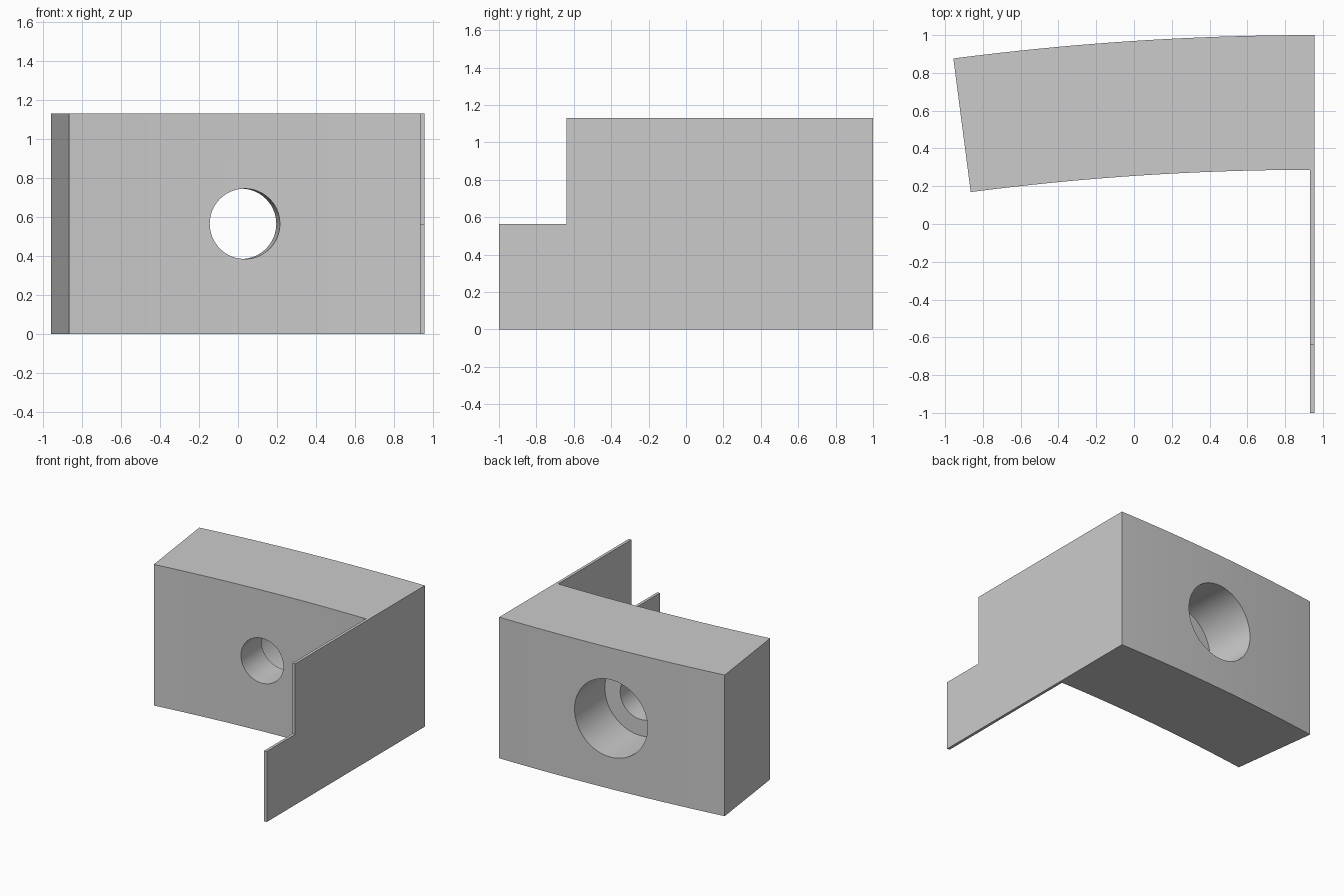
import bpy, bmesh, math
from mathutils import Vector, Matrix

if "Cube" in bpy.data.objects:
    bpy.data.objects.remove(bpy.data.objects["Cube"])

HEIGHT = 1.13
RIGHT, PLATE_IN = 0.955, 0.932        # outer and inner face of the thin plate
R_OUT, R_IN = 14.82, 14.107           # radii of the curved block
CENTRE_Y = 1.0 - R_OUT
SWEEP = math.radians(7.41)
BORE_ANGLE = math.radians(3.74)
SEGS = 16


def arc_point(r, a):
    return (RIGHT - r * math.sin(a), CENTRE_Y + r * math.cos(a))


def finish(bm, name):
    bmesh.ops.recalc_face_normals(bm, faces=bm.faces)
    mesh = bpy.data.meshes.new(name)
    bm.to_mesh(mesh)
    bm.free()
    obj = bpy.data.objects.new(name, mesh)
    bpy.context.collection.objects.link(obj)
    return obj


def extrude_profile(name, points, z0, z1):
    bm = bmesh.new()
    face = bm.faces.new([bm.verts.new((x, y, z0)) for x, y in points])
    ext = bmesh.ops.extrude_face_region(bm, geom=[face])
    verts = [g for g in ext["geom"] if isinstance(g, bmesh.types.BMVert)]
    bmesh.ops.translate(bm, verts=verts, vec=(0, 0, z1 - z0))
    return finish(bm, name)


def radial_bore(name, radius, r0, r1):
    """Cylinder pointing along the block's radius, between radii r0 and r1."""
    x, y = arc_point((r0 + r1) / 2, BORE_ANGLE)
    axis = Vector((-math.sin(BORE_ANGLE), math.cos(BORE_ANGLE), 0))
    mat = Matrix.Translation((x, y, HEIGHT / 2)) @ axis.to_track_quat('Z', 'Y').to_matrix().to_4x4()
    bm = bmesh.new()
    bmesh.ops.create_cone(bm, cap_ends=True, segments=64, radius1=radius,
                          radius2=radius, depth=r1 - r0, matrix=mat)
    return finish(bm, name)


def cut(target, cutter):
    mod = target.modifiers.new("cut", 'BOOLEAN')
    mod.operation, mod.solver, mod.object = 'DIFFERENCE', 'EXACT', cutter
    bpy.context.view_layer.objects.active = target
    bpy.ops.object.modifier_apply(modifier=mod.name)
    bpy.data.objects.remove(cutter)


# Curved block and thin side plate as one outline
inner_start = math.asin((RIGHT - PLATE_IN) / R_IN)
outer = [arc_point(R_OUT, SWEEP * i / SEGS) for i in range(SEGS + 1)]
inner = [arc_point(R_IN, SWEEP + (inner_start - SWEEP) * i / SEGS) for i in range(SEGS + 1)]
bracket = extrude_profile("curved_bracket", outer + inner + [(PLATE_IN, -1), (RIGHT, -1)], 0, HEIGHT)

# Step in the front end of the plate
cut(bracket, extrude_profile("plate_notch", [(0.8, -1.2), (1.1, -1.2), (1.1, -0.64), (0.8, -0.64)],
                             HEIGHT / 2, HEIGHT + 0.2))

# Counterbored hole: narrow at the front, wide at the back
ledge = R_IN + 0.285
cut(bracket, radial_bore("wide_bore", 0.31, ledge, R_OUT + 0.2))
cut(bracket, radial_bore("narrow_bore", 0.18, R_IN - 0.2, ledge + 0.1))

# Smooth curved walls, sharp edges
bpy.ops.object.select_all(action='DESELECT')
bracket.select_set(True)
bpy.context.view_layer.objects.active = bracket
bpy.ops.object.shade_smooth_by_angle(angle=math.radians(30))
